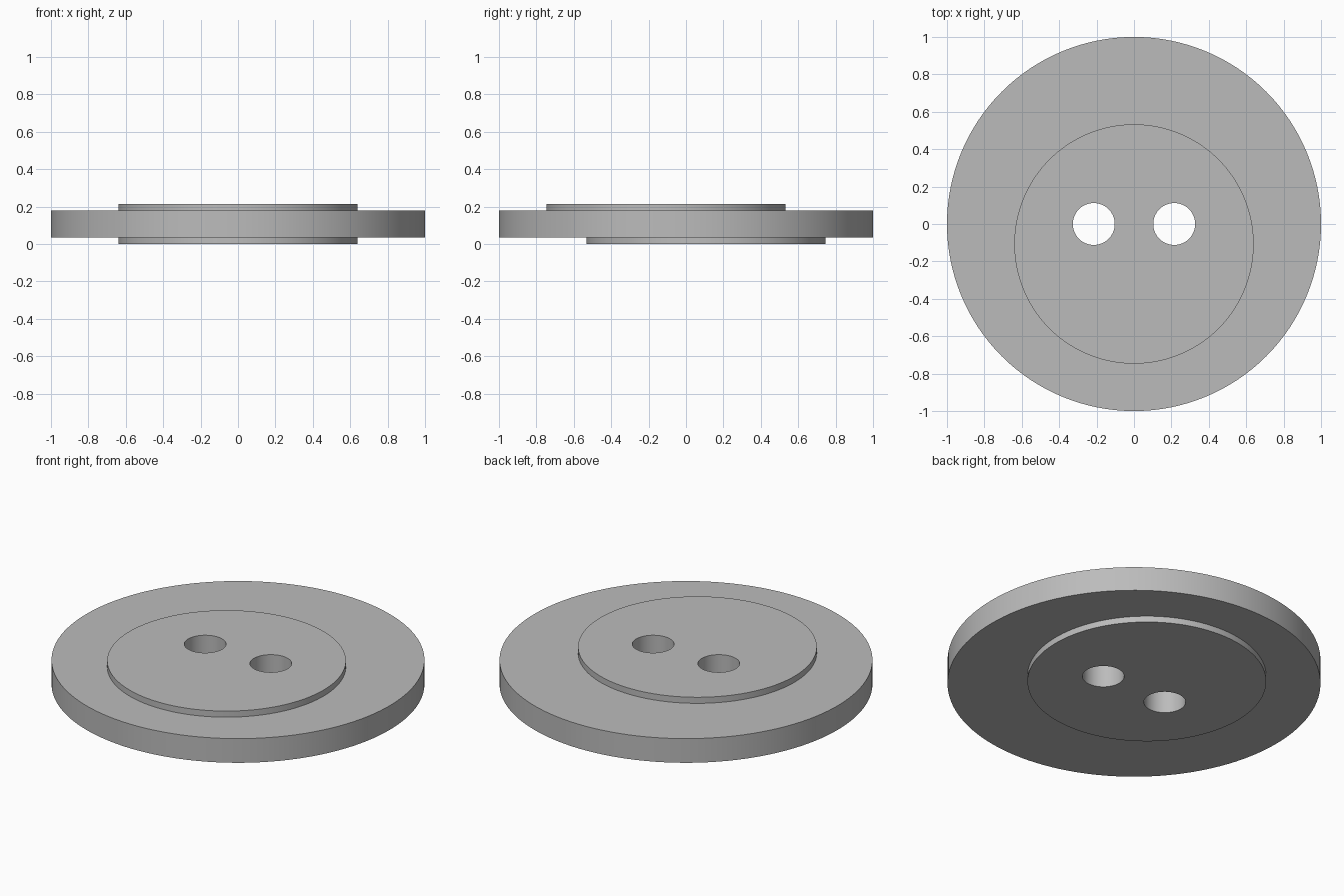
import bpy
import math

if "Cube" in bpy.data.objects:
    bpy.data.objects.remove(bpy.data.objects["Cube"], do_unlink=True)

GREY = (0.5, 0.5, 0.5, 1.0)
mat = bpy.data.materials.new("plain_grey")
mat.use_nodes = True
mat.diffuse_color = GREY
mat.node_tree.nodes["Principled BSDF"].inputs["Base Color"].default_value = GREY

HEIGHT = 0.215
STEP = 0.036          # thickness of each raised disc
OFFSET = 0.107        # raised discs sit off centre, opposite ways
HOLE_X = 0.215


def disc(name, radius, bottom, top, x=0, y=0, sides=128):
    """Upright cylinder between two heights."""
    bpy.ops.mesh.primitive_cylinder_add(
        vertices=sides, radius=radius, depth=top - bottom,
        location=(x, y, (bottom + top) / 2))
    obj = bpy.context.object
    obj.name = name
    obj.data.materials.append(mat)
    return obj


def combine(target, tool, operation):
    """Apply a boolean and remove the tool object."""
    mod = target.modifiers.new(operation.lower(), "BOOLEAN")
    mod.object = tool
    mod.operation = operation
    mod.solver = "EXACT"
    bpy.context.view_layer.objects.active = target
    bpy.ops.object.modifier_apply(modifier=mod.name)
    bpy.data.objects.remove(tool, do_unlink=True)


# Main round body
body = disc("button_body", 1, STEP, HEIGHT - STEP)

# Raised discs on top and underneath, running slightly into the body
overlap = STEP
combine(body, disc("top_disc", 0.64, HEIGHT - STEP - overlap, HEIGHT, y=-OFFSET), "UNION")
combine(body, disc("bottom_disc", 0.64, 0, STEP + overlap, y=OFFSET), "UNION")

# Two thread holes through everything
for side in (-1, 1):
    combine(body, disc("hole_cutter", 0.112, -1, 1, x=side * HOLE_X, sides=64), "DIFFERENCE")

# Smooth walls with sharp rims
bpy.ops.object.select_all(action="DESELECT")
body.select_set(True)
bpy.context.view_layer.objects.active = body
bpy.ops.object.shade_smooth_by_angle(angle=math.radians(30))
